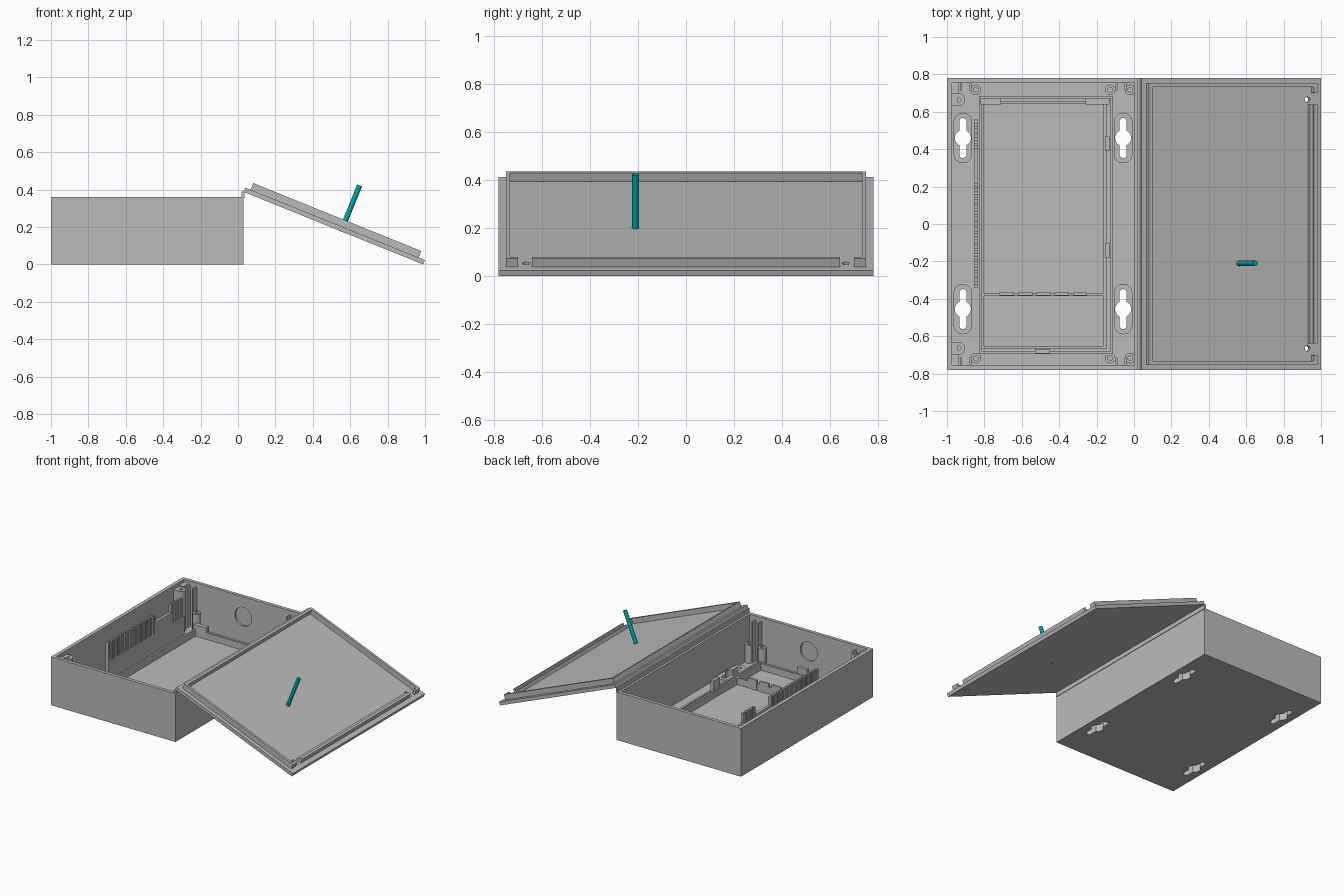
import bpy, bmesh, math
from mathutils import Matrix

if "Cube" in bpy.data.objects:
    bpy.data.objects.remove(bpy.data.objects["Cube"])


def material(name, rgb):
    m = bpy.data.materials.new(name)
    m.diffuse_color = (*rgb, 1)
    m.use_nodes = True
    m.node_tree.nodes["Principled BSDF"].inputs["Base Color"].default_value = m.diffuse_color
    return m


GREY = material("light_grey", (0.5, 0.5, 0.5))
TEAL = material("teal", (0.0, 0.38, 0.38))


def prism(name, pts, z0, z1, mat=GREY):
    """Extrude a flat outline from z0 to z1."""
    bm = bmesh.new()
    low = [bm.verts.new((x, y, z0)) for x, y in pts]
    top = [bm.verts.new((x, y, z1)) for x, y in pts]
    bm.faces.new(low[::-1])
    bm.faces.new(top)
    n = len(pts)
    for i in range(n):
        j = (i + 1) % n
        bm.faces.new((low[i], low[j], top[j], top[i]))
    bmesh.ops.recalc_face_normals(bm, faces=bm.faces)
    me = bpy.data.meshes.new(name)
    bm.to_mesh(me)
    bm.free()
    me.materials.append(mat)
    ob = bpy.data.objects.new(name, me)
    bpy.context.collection.objects.link(ob)
    return ob


def box(name, x0, x1, y0, y1, z0, z1):
    return prism(name, [(x0, y0), (x1, y0), (x1, y1), (x0, y1)], z0, z1)


def arc(cx, cy, r, a0, a1, n):
    return [(cx + r * math.cos(math.radians(a0 + (a1 - a0) * i / n)),
             cy + r * math.sin(math.radians(a0 + (a1 - a0) * i / n))) for i in range(n + 1)]


def circle(cx, cy, r, n=24):
    return arc(cx, cy, r, 0, 360, n)[:-1]


def capsule(cx, cy, r, h):
    return arc(cx, cy + h, r, 0, 180, 12) + arc(cx, cy - h, r, 180, 360, 12)


def keyhole(cx, cy, r=0.043, s=0.019, h=0.088):
    a = math.degrees(math.acos(s / r))
    return (arc(cx, cy, r, -a, a, 10) + arc(cx, cy + h, s, 0, 180, 10)
            + arc(cx, cy, r, 180 - a, 180 + a, 10) + arc(cx, cy - h, s, 180, 360, 10))


def cut(ob, cutter):
    """Subtract the cutter, then drop it."""
    m = ob.modifiers.new("cut", "BOOLEAN")
    m.operation, m.solver, m.object = "DIFFERENCE", "EXACT", cutter
    bpy.context.view_layer.objects.active = ob
    bpy.ops.object.modifier_apply(modifier="cut")
    bpy.data.objects.remove(cutter)


def frame(name, x0, x1, y0, y1, t, z0, z1):
    ob = box(name, x0, x1, y0, y1, z0, z1)
    cut(ob, box("cutter", x0 + t, x1 - t, y0 + t, y1 - t, z0 - 0.1, z1 + 0.1))
    return ob


def post(name, x, y, r, z1):
    ob = prism(name, circle(x, y, r), FLOOR, z1)
    cut(ob, prism("cutter", circle(x, y, 0.013, 16), z1 - 0.08, z1 + 0.1))
    return ob


FLOOR = 0.025

# Enclosure shell with keyholes in the floor
shell = box("enclosure_shell", -1, 0.03, -0.78, 0.78, 0, 0.36)
cut(shell, box("cutter", -0.973, 0.003, -0.755, 0.755, FLOOR, 0.5))
for x in (-0.915, -0.058):
    for y in (-0.455, 0.46):
        cut(shell, prism("cutter", keyhole(x, y), -0.1, 0.1))
        boss = prism("keyhole_boss", capsule(x, y, 0.05, 0.085), FLOOR, 0.055)
        cut(boss, prism("cutter", keyhole(x, y), -0.1, 0.1))

# Round knockout recesses on the inside of the end walls
for s in (-1, 1):
    c = prism("cutter", circle(0, 0, 0.07, 32), -0.014, 0.014)
    c.data.transform(Matrix.Translation((-0.485, s * 0.755, 0.21)) @ Matrix.Rotation(math.pi / 2, 4, "X"))
    cut(shell, c)

# Corner screw posts, standoffs and wall guide ribs
for s in (-1, 1):
    post("lid_screw_post", -0.938, s * 0.665, 0.035, 0.33)
    box("screw_post_web", -0.973, -0.945, s * 0.665 - 0.035, s * 0.665 + 0.035, FLOOR, 0.33)
    box("corner_block", -0.973, -0.935, s * 0.725 - 0.03, s * 0.725 + 0.03, FLOOR, 0.34)
    for x in (-0.845, -0.128, -0.02):
        post("standoff", x, s * 0.717, 0.028, 0.16)
    for x in (-0.925, -0.875, -0.095, -0.045):
        box("wall_guide_rib", x - 0.006, x + 0.006, s * 0.735 - 0.022, s * 0.735 + 0.022, FLOOR, 0.33)

# Tray on the floor: outer and inner frames, divider, clips
frame("tray_outer_frame", -0.828, -0.112, -0.695, 0.685, 0.014, FLOOR, 0.065)
frame("tray_inner_frame", -0.815, -0.148, -0.665, 0.655, 0.014, FLOOR, 0.075)
box("tray_divider", -0.81, -0.15, -0.385, -0.37, FLOOR, 0.075)
for i in range(5):
    x = -0.68 + 0.098 * i
    box("divider_block", x - 0.038, x + 0.038, -0.383, -0.367, FLOOR, 0.1)
for x0, x1 in ((-0.82, -0.71), (-0.26, -0.13)):
    box("corner_clip", x0, x1, 0.64, 0.672, FLOOR, 0.11)
for y in (0.43, -0.14):
    box("side_clip", -0.155, -0.13, y - 0.038, y + 0.038, FLOOR, 0.15)
box("front_clip", -0.53, -0.45, -0.692, -0.668, FLOOR, 0.12)

# Cable comb beside the left wall
box("comb_base", -0.855, -0.833, -0.34, 0.56, FLOOR, 0.2)
box("comb_bridge", -0.855, -0.833, 0.22, 0.4, 0.2, 0.28)
for start, count in ((-0.34, 19), (0.40, 5)):
    for i in range(count):
        y = start + 0.03 * i
        box("comb_tooth", -0.855, -0.833, y, y + 0.02, 0.19, 0.34)

# Open lid, built flat and then swung down on its hinge side
L = 1.035
lid = [box("lid_plate", 0, L, -0.78, 0.78, 0, 0.025)]
rim = frame("lid_rim", 0.03, 0.999, -0.75, 0.75, 0.018, 0.024, 0.063)
lid.append(rim)
for s in (-1, 1):
    cut(rim, box("cutter", 0.97, 1.02, s * 0.67 - 0.03, s * 0.67 + 0.03, 0.026, 0.1))
    cut(lid[0], prism("cutter", circle(0.957, s * 0.665, 0.015), -0.1, 0.1))
lid.append(box("lid_latch_strip", 0.962, 0.983, -0.64, 0.64, 0.024, 0.05))

# Teal light pipe standing through the lid
pipe = prism("light_pipe", circle(0.562, -0.21, 0.014), -0.001, 0.265, TEAL)
lid.append(pipe)
swing = Matrix.Translation((0.03, 0, 0.388)) @ Matrix.Rotation(math.radians(22), 4, "Y")
for ob in lid:
    ob.data.transform(swing)

# Hinge strip between shell and lid
box("hinge_strip", 0.02, 0.034, -0.78, 0.78, 0.355, 0.39)

# Smooth the round parts, keep edges sharp
bpy.ops.object.select_all(action="SELECT")
bpy.context.view_layer.objects.active = shell
bpy.ops.object.shade_smooth_by_angle(angle=math.radians(30))
